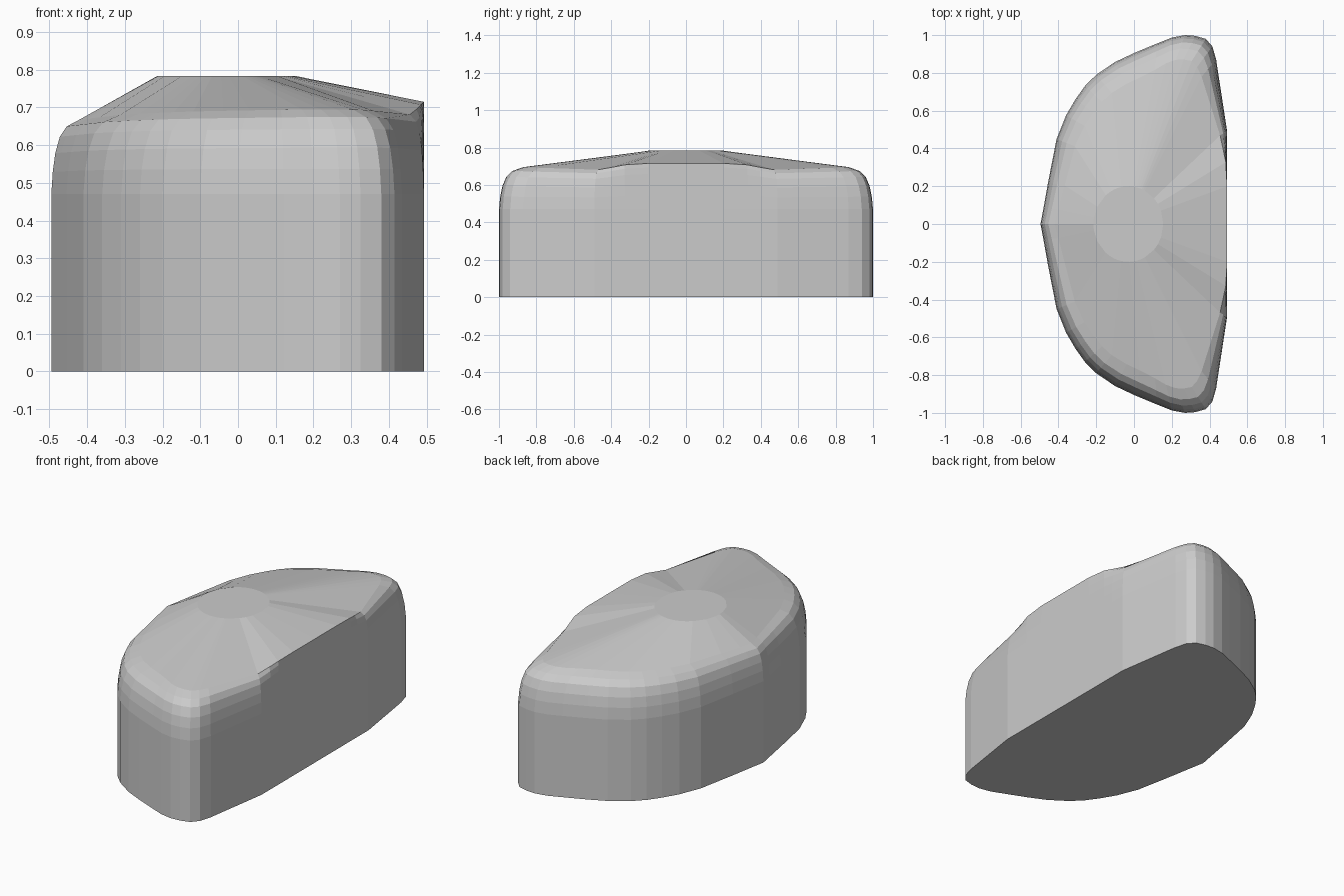
import bpy
import bmesh
import math
from mathutils import Vector

cube = bpy.data.objects.get("Cube")
if cube:
    bpy.data.objects.remove(cube, do_unlink=True)

# Plain grey material
grey = bpy.data.materials.new("light grey")
grey.use_nodes = True
colour = (0.6, 0.6, 0.6, 1)
grey.diffuse_color = colour
grey.node_tree.nodes["Principled BSDF"].inputs["Base Color"].default_value = colour

# Half plan outline: x, y, amount of shoulder rounding
half = [(.493, 0, 0), (.493, .2, 0), (.493, .33, .08), (.493, .4, .22), (.493, .49, .4),
        (.435, .87, .9), (.415, .94, 1), (.38, .98, 1), (.325, .996, 1), (.27, 1, 1),
        (.2, .987, 1), (.12, .955, 1), (0, .905, 1), (-.1, .858, 1), (-.2, .79, 1),
        (-.26, .73, 1), (-.31, .66, 1), (-.36, .575, 1), (-.41, .45, 1),
        (-.455, .22, 1), (-.48, .08, 1), (-.495, 0, 1)]
outline = half + [(x, -y, w) for x, y, w in reversed(half[1:-1])]

# Shoulder profile: share of inset, share of rise above the straight wall
shoulder = [(0, 0), (.05, .3), (.14, .55), (.3, .77), (.55, .91), (1, 1)]
WALL = .47


def shoulder_point(x, y, w, inset, rise):
    p = Vector((x, y))
    inward = (Vector((.1, .55 * y)) - p).normalized()
    p += inward * w * inset * (.075 + .065 * abs(y))
    rounded_top = .668 + .027 * abs(y)
    blend = min(1, w * 2.5)
    top = .715 + (rounded_top - .715) * blend
    return (p.x, p.y, WALL + rise * (top - WALL))


def cap_point(x, y):
    a = math.atan2(y, x + .03)
    return (-.03 + .185 * math.cos(a), .2 * math.sin(a), .783)


# Body: straight wall, rounded shoulder, sloping roof, flat cap
rings = [[(x, y, 0) for x, y, w in outline]]
rings += [[shoulder_point(*o, *s) for o in outline] for s in shoulder]
rings.append([cap_point(x, y) for x, y, w in outline])

bm = bmesh.new()
loops = [[bm.verts.new(p) for p in ring] for ring in rings]
n = len(outline)
for low, high in zip(loops, loops[1:]):
    for i in range(n):
        j = (i + 1) % n
        bm.faces.new((low[i], low[j], high[j], high[i]))
bm.faces.new(loops[0][::-1])
bm.faces.new(loops[-1])
bmesh.ops.recalc_face_normals(bm, faces=bm.faces)

mesh = bpy.data.meshes.new("body")
bm.to_mesh(mesh)
bm.free()
mesh.materials.append(grey)
body = bpy.data.objects.new("body", mesh)
bpy.context.collection.objects.link(body)
